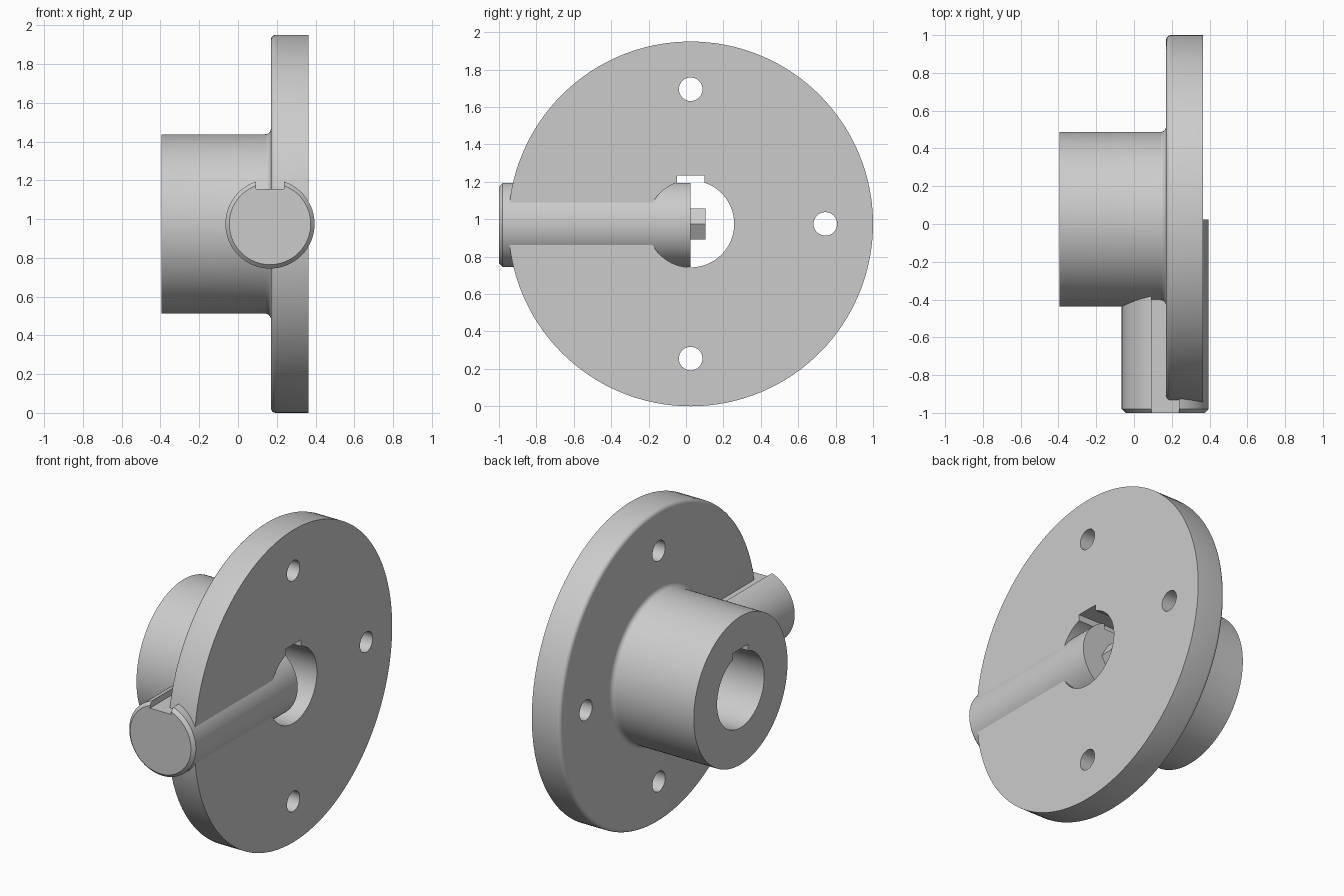
import bpy, bmesh
from math import pi, sin, cos, radians
from mathutils import Vector, Matrix

if "Cube" in bpy.data.objects:
    bpy.data.objects.remove(bpy.data.objects["Cube"])

CY, CZ = 0.025, 0.975        # axis of the flanged hub (along x)
SX = 0.165                   # axis of the shaft (along y)


def add_object(name, bm):
    bmesh.ops.remove_doubles(bm, verts=bm.verts, dist=1e-5)
    bmesh.ops.recalc_face_normals(bm, faces=bm.faces)
    mesh = bpy.data.meshes.new(name)
    bm.to_mesh(mesh)
    bm.free()
    ob = bpy.data.objects.new(name, mesh)
    bpy.context.collection.objects.link(ob)
    return ob


def arc(cx, cr, r, a0, a1, n=5):
    return [(cx + r * cos(radians(a0 + (a1 - a0) * i / n)),
             cr + r * sin(radians(a0 + (a1 - a0) * i / n))) for i in range(n + 1)]


def lathe(name, profile, origin, axis, radial, closed, segs=128):
    """Spin (along, radius) points about an axis."""
    bm = bmesh.new()
    o, a, r = Vector(origin), Vector(axis), Vector(radial)
    vs = [bm.verts.new(o + a * p + r * q) for p, q in profile]
    es = [bm.edges.new(pair) for pair in zip(vs, vs[1:])]
    if closed:
        es.append(bm.edges.new((vs[-1], vs[0])))
    bmesh.ops.spin(bm, geom=vs + es, cent=o, axis=a, angle=2 * pi,
                   steps=segs, use_merge=True)
    return add_object(name, bm)


def box(name, lo, hi):
    bm = bmesh.new()
    bmesh.ops.create_cube(bm, size=1)
    lo, hi = Vector(lo), Vector(hi)
    for v in bm.verts:
        v.co = (lo + hi) / 2 + v.co * (hi - lo)
    return add_object(name, bm)


def rod(name, centre, axis, radius, length, segs, turn=0):
    bm = bmesh.new()
    rot = Vector((0, 0, 1)).rotation_difference(Vector(axis)).to_matrix().to_4x4()
    bmesh.ops.create_cone(bm, cap_ends=True, segments=segs, radius1=radius,
                          radius2=radius, depth=length,
                          matrix=Matrix.Translation(centre) @ rot @ Matrix.Rotation(turn, 4, 'Z'))
    return add_object(name, bm)


def cut(ob, cutters):
    bpy.context.view_layer.objects.active = ob
    for c in cutters:
        c.hide_render = True
        m = ob.modifiers.new("cut", 'BOOLEAN')
        m.operation, m.solver, m.object = 'DIFFERENCE', 'EXACT', c
        bpy.ops.object.modifier_apply(modifier=m.name)
        bpy.data.objects.remove(c)


# Flanged hub: bored sleeve, root fillet and disc with rounded rear rim
profile = [(-0.395, 0.2325), (-0.395, 0.4625)]
profile += arc(0.14, 0.4925, 0.03, 270, 360)
profile += arc(0.195, 0.95, 0.025, 180, 90)
profile += [(0.365, 0.975), (0.365, 0.2325)]
hub = lathe("flanged_hub", profile, (0, CY, CZ), (1, 0, 0), (0, 0, 1), True)

# Bore keyway and four bolt holes
cutters = [box("bore_keyway_cutter", (-0.6, CY - 0.073, CZ), (0.6, CY + 0.073, 1.235))]
for i in range(4):
    a = i * pi / 2
    cutters.append(rod("bolt_hole_cutter", (0.27, CY + 0.72 * cos(a), CZ + 0.72 * sin(a)),
                       (1, 0, 0), 0.063, 0.5, 32))
cut(hub, cutters)

# Cross shaft with chamfered outer end and a keyway along the top
shaft = lathe("cross_shaft", [(-1, 0), (-1, 0.21), (-0.98, 0.23), (CY, 0.23), (CY, 0)],
              (SX, 0, CZ), (0, 1, 0), (0, 0, 1), False, 96)
cut(shaft, [box("shaft_keyway_cutter", (SX - 0.073, -1.1, 1.155), (SX + 0.073, 0.1, 1.3))])

# Hexagonal stub on the inner end of the shaft, a corner facing +x
stub = rod("hex_stub", (SX, CY + 0.035, CZ), (0, 1, 0), 0.095, 0.09, 6)
xs = max(stub.data.vertices, key=lambda v: v.co.x).co
if abs(xs.z - CZ) > 0.01:
    for v in stub.data.vertices:
        d = v.co - Vector((SX, 0, CZ))
        v.co = Vector((SX + d.z, v.co.y, CZ - d.x))

# Smooth curved surfaces, crisp edges
bpy.ops.object.select_all(action='DESELECT')
for ob in (hub, shaft):
    ob.select_set(True)
bpy.context.view_layer.objects.active = hub
bpy.ops.object.shade_smooth_by_angle(angle=radians(30))
